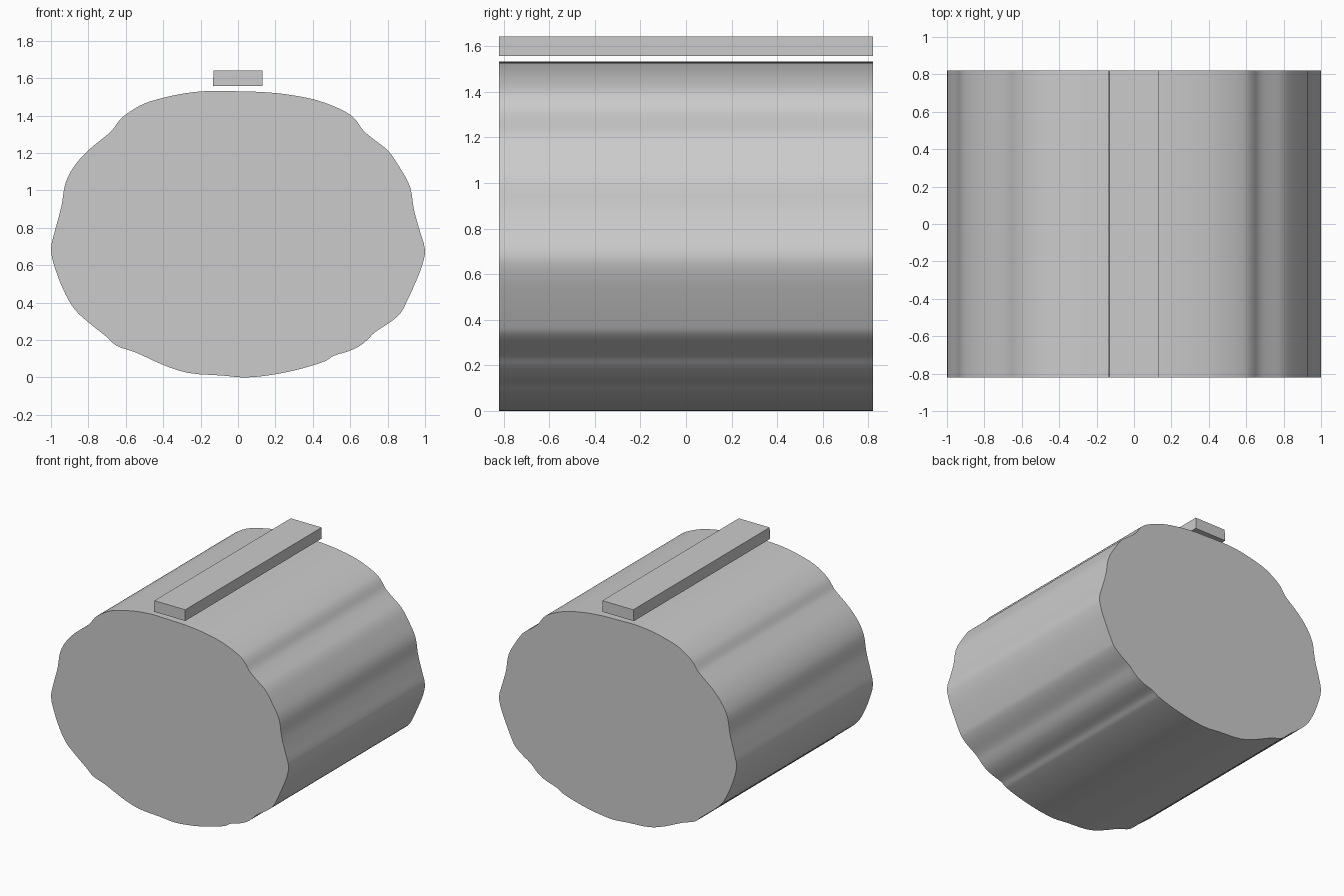
import bpy, bmesh, math
from mathutils import Vector

if "Cube" in bpy.data.objects:
    bpy.data.objects.remove(bpy.data.objects["Cube"])

DEPTH = 0.82  # half length along y


def extrude_profile(name, points):
    """Closed x/z outline extruded along y with flat end caps."""
    bm = bmesh.new()
    face = bm.faces.new([bm.verts.new((x, -DEPTH, z)) for x, z in points])
    res = bmesh.ops.extrude_face_region(bm, geom=[face], use_keep_orig=True)
    new = [g for g in res["geom"] if isinstance(g, bmesh.types.BMVert)]
    bmesh.ops.translate(bm, verts=new, vec=(0, 2 * DEPTH, 0))
    bmesh.ops.recalc_face_normals(bm, faces=bm.faces)
    mesh = bpy.data.meshes.new(name)
    bm.to_mesh(mesh)
    bm.free()
    obj = bpy.data.objects.new(name, mesh)
    bpy.context.collection.objects.link(obj)
    return obj


def rounded(points, steps=3):
    """Centripetal Catmull-Rom curve through a closed outline."""
    p = [Vector(q) for q in points]
    n, out = len(p), []
    for i in range(n):
        a, b, c, d = (p[(i + k) % n] for k in (-1, 0, 1, 2))
        t1 = (b - a).length ** 0.5
        t2 = t1 + (c - b).length ** 0.5
        t3 = t2 + (d - c).length ** 0.5
        for s in range(steps):
            t = t1 + (t2 - t1) * s / steps
            a1 = a.lerp(b, t / t1)
            a2 = b.lerp(c, (t - t1) / (t2 - t1))
            a3 = c.lerp(d, (t - t2) / (t3 - t2))
            out.append(a1.lerp(a2, t / t2).lerp(a2.lerp(a3, (t - t1) / (t3 - t1)), (t - t1) / (t2 - t1)))
    return out


# Irregular log-like body outline, clockwise from the top
outline = [
    (0, 1.53), (0.13, 1.526), (0.25, 1.515), (0.40, 1.488), (0.50, 1.455),
    (0.60, 1.405), (0.635, 1.37), (0.67, 1.32), (0.73, 1.27), (0.80, 1.215),
    (0.86, 1.13), (0.92, 1.02), (0.94, 0.90), (0.97, 0.79), (1.0, 0.68),
    (0.985, 0.60), (0.95, 0.51), (0.89, 0.38), (0.87, 0.345), (0.82, 0.30),
    (0.73, 0.24), (0.69, 0.20), (0.65, 0.168), (0.59, 0.14), (0.51, 0.115),
    (0.475, 0.092), (0.455, 0.083), (0.35, 0.05), (0.20, 0.017), (0.04, 0.0),
    (-0.08, 0.01), (-0.27, 0.025), (-0.40, 0.067), (-0.55, 0.135), (-0.65, 0.17),
    (-0.70, 0.215), (-0.80, 0.295), (-0.87, 0.36), (-0.92, 0.44), (-0.97, 0.56),
    (-1.0, 0.68), (-0.98, 0.78), (-0.945, 0.91), (-0.925, 1.03), (-0.90, 1.09),
    (-0.86, 1.15), (-0.80, 1.215), (-0.69, 1.305), (-0.67, 1.325), (-0.63, 1.38),
    (-0.58, 1.42), (-0.50, 1.465), (-0.40, 1.495), (-0.28, 1.52), (-0.15, 1.532),
]
body = extrude_profile("body", rounded(outline))

# Flat bar floating above the body
extrude_profile("top_bar", [(-0.135, 1.557), (0.13, 1.557), (0.13, 1.642), (-0.13, 1.642)])

# Smooth sides, crisp rims
bpy.context.view_layer.objects.active = body
body.select_set(True)
bpy.ops.object.shade_smooth_by_angle(angle=math.radians(30))
